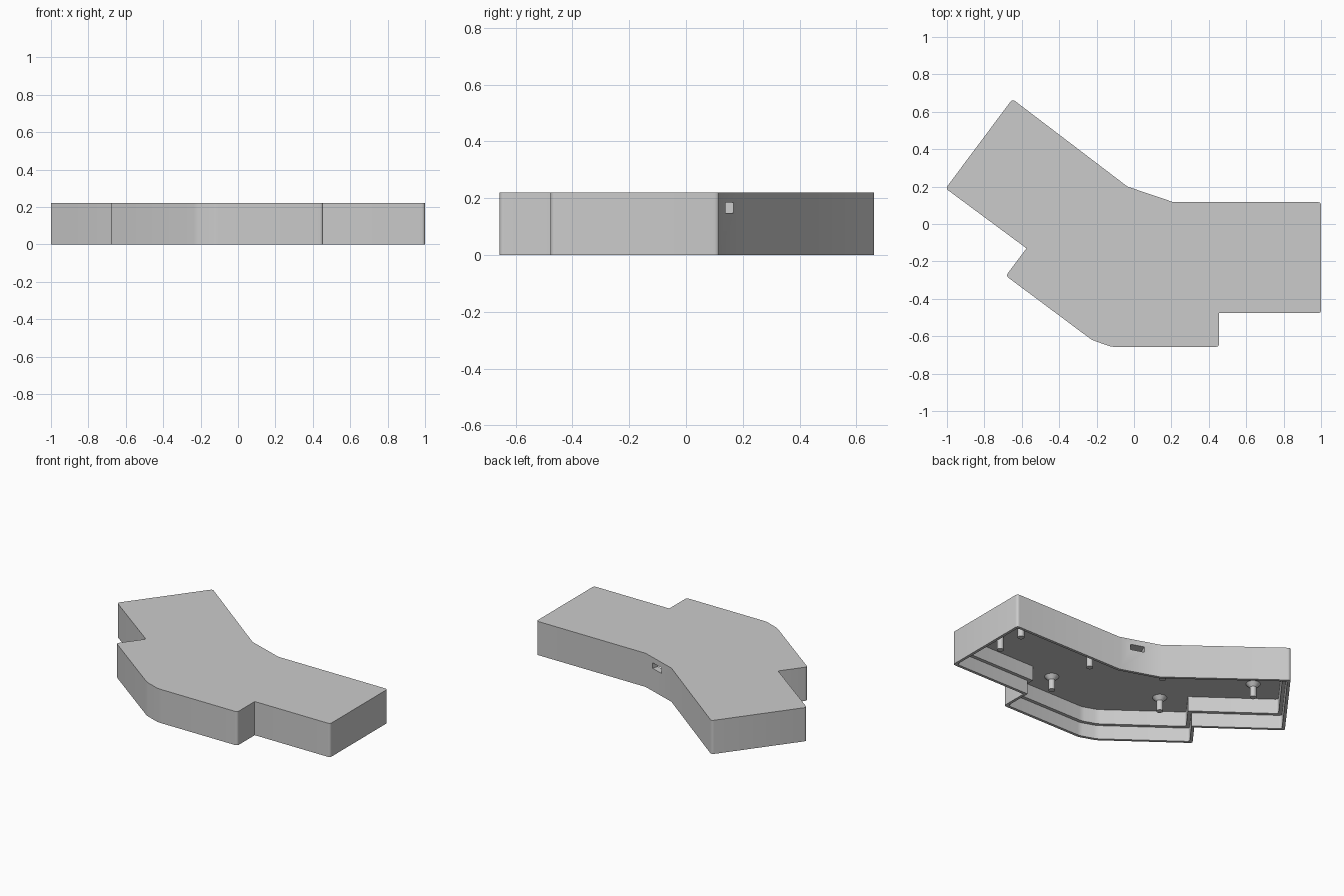
import bpy, bmesh, math
from mathutils import Vector, Matrix

cube = bpy.data.objects.get("Cube")
if cube:
    bpy.data.objects.remove(cube)

HEIGHT, CEILING, LEDGE = 0.22, 0.187, 0.09
RIM, WALL = 0.018, 0.04

grey = bpy.data.materials.new("plain_grey")
grey.use_nodes = True
grey.diffuse_color = (0.6, 0.6, 0.6, 1)
grey.node_tree.nodes["Principled BSDF"].inputs["Base Color"].default_value = (0.6, 0.6, 0.6, 1)

# Plan outline, counter-clockwise
outline = [Vector(p) for p in (
    (1, 0.117), (0.21, 0.117), (-0.035, 0.2), (-0.65, 0.668), (-1.007, 0.19),
    (-0.575, -0.13), (-0.685, -0.277), (-0.225, -0.62), (-0.12, -0.657),
    (0.455, -0.657), (0.455, -0.477), (1, -0.477))]


def ring_points(inset, trim=0.018, steps=4):
    """Inset the outline with mitred corners, then round its outward corners."""
    n = len(outline)
    corners, turns = [], []
    for i, p in enumerate(outline):
        a = (p - outline[i - 1]).normalized()
        b = (outline[(i + 1) % n] - p).normalized()
        na, nb = Vector((-a.y, a.x)), Vector((-b.y, b.x))
        corners.append(p + (na + nb) * inset / (1 + na.dot(nb)))
        turns.append(a.cross(b))
    points = []
    for i, p in enumerate(corners):
        if turns[i] < 0:
            points.append(p)
            continue
        start = p + (corners[i - 1] - p).normalized() * trim
        end = p + (corners[(i + 1) % n] - p).normalized() * trim
        for k in range(steps + 1):
            t = k / steps
            points.append(start * (1 - t) ** 2 + p * 2 * t * (1 - t) + end * t ** 2)
    return points


def finish(name, bm):
    bmesh.ops.recalc_face_normals(bm, faces=bm.faces)
    mesh = bpy.data.meshes.new(name)
    bm.to_mesh(mesh)
    bm.free()
    mesh.materials.append(grey)
    obj = bpy.data.objects.new(name, mesh)
    bpy.context.collection.objects.link(obj)
    return obj


def smooth(obj):
    bpy.ops.object.select_all(action="DESELECT")
    obj.select_set(True)
    bpy.context.view_layer.objects.active = obj
    bpy.ops.object.shade_smooth_by_angle(angle=math.radians(30))


# Case shell: closed top, open underside, stepped inner wall
bm = bmesh.new()
rings = []
for inset, z in ((0, HEIGHT), (0, 0), (RIM, 0), (RIM, LEDGE), (WALL, LEDGE), (WALL, CEILING)):
    rings.append([bm.verts.new((p.x, p.y, z)) for p in ring_points(inset)])
for lower, upper in zip(rings, rings[1:]):
    for i in range(len(lower)):
        bm.faces.new((lower[i - 1], lower[i], upper[i], upper[i - 1]))
bm.faces.new(rings[0])
bm.faces.new(rings[-1])
shell = finish("case_shell", bm)

# Cable opening through the angled back wall
bm = bmesh.new()
bmesh.ops.create_cube(bm, size=1)
along = outline[1] - outline[2]
place = (Matrix.Translation((0.102, 0.152, 0.166))
         @ Matrix.Rotation(math.atan2(along.y, along.x), 4, "Z")
         @ Matrix.Diagonal((0.09, 0.13, 0.036, 1)))
bm.transform(place)
cutter = finish("cable_opening_cutter", bm)
cutter.hide_render = True
cut = shell.modifiers.new("cable_opening", "BOOLEAN")
cut.operation, cut.solver, cut.object = "DIFFERENCE", "EXACT", cutter
bpy.context.view_layer.objects.active = shell
bpy.ops.object.modifier_apply(modifier=cut.name)
bpy.data.objects.remove(cutter)
smooth(shell)


# Screw posts hanging from the ceiling, some with a flared root
def post(name, x, y, flared):
    bm = bmesh.new()
    top, tip = CEILING + 0.005, 0.095
    bmesh.ops.create_cone(bm, cap_ends=True, segments=24, radius1=0.02, radius2=0.02,
                          depth=top - tip, matrix=Matrix.Translation((x, y, (top + tip) / 2)))
    if flared:
        bmesh.ops.create_cone(bm, cap_ends=True, segments=24, radius1=0.02, radius2=0.048,
                              depth=0.03, matrix=Matrix.Translation((x, y, top - 0.015)))
    smooth(finish(name, bm))


for i, (x, y, flared) in enumerate((
        (0.25, -0.46, True), (-0.4, -0.24, True), (-0.72, 0.24, True),
        (0.79, -0.29, False), (0.79, -0.1, False), (0.25, -0.11, False),
        (-0.17, 0.06, False))):
    post(f"screw_post_{i + 1}", x, y, flared)
